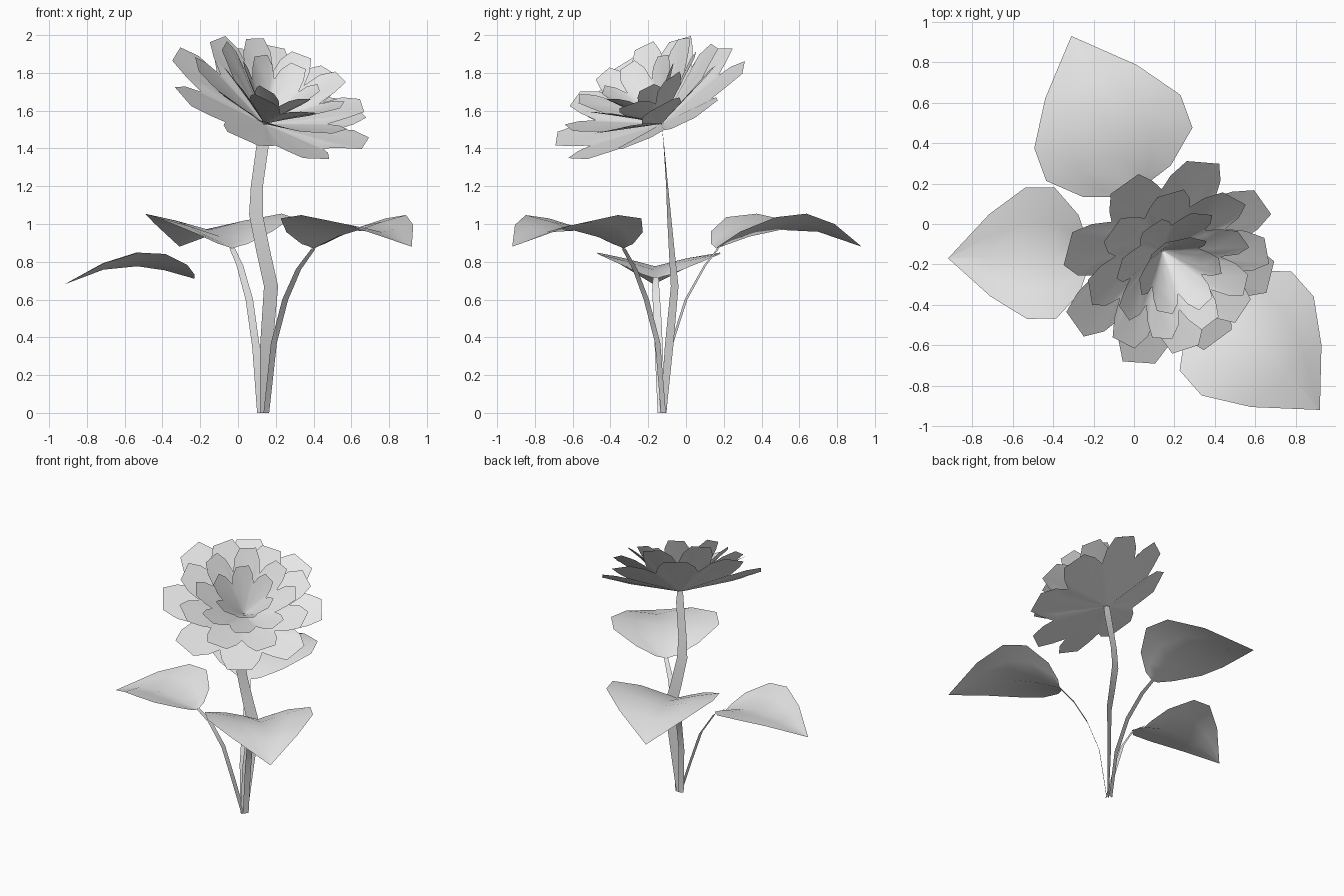
import bpy, math, random
from mathutils import Vector

random.seed(4)
cube = bpy.data.objects.get("Cube")
if cube:
    bpy.data.objects.remove(cube)

grey = bpy.data.materials.new("pale_grey")
grey.use_nodes = True
COLOUR = (0.8, 0.8, 0.8, 1)
grey.diffuse_color = COLOUR
grey.node_tree.nodes["Principled BSDF"].inputs["Base Color"].default_value = COLOUR


def add_mesh(name, verts, faces):
    mesh = bpy.data.meshes.new(name)
    mesh.from_pydata(verts, [], faces)
    mesh.materials.append(grey)
    mesh.shade_smooth()
    obj = bpy.data.objects.new(name, mesh)
    bpy.context.collection.objects.link(obj)
    return obj


def grid_faces(rows, cols):
    return [(r * cols + c, r * cols + c + 1, (r + 1) * cols + c + 1, (r + 1) * cols + c)
            for r in range(rows - 1) for c in range(cols - 1)]


def ribbon(name, path, start_side, end_side, widths):
    """Flat strip along a path, twisting from one side direction to another."""
    verts = []
    for i, (p, w) in enumerate(zip(path, widths)):
        side = Vector(start_side).lerp(Vector(end_side), i / (len(path) - 1)).normalized()
        verts += [Vector(p) - side * w / 2, Vector(p) + side * w / 2]
    return add_mesh(name, verts, grid_faces(len(path), 2))


# Leaf rows: position along, half width, edge height, midrib height (per length)
LEAF = [(0.0, 0.10, 0.03, 0.0), (0.06, 0.28, 0.11, 0.02), (0.23, 0.47, 0.2, 0.075),
        (0.44, 0.47, 0.22, 0.115), (0.7, 0.295, 0.15, 0.1), (1.0, 0.0, 0.0, 0.0)]


def leaf(name, base, tip):
    base, tip = Vector(base), Vector(tip)
    axis = tip - base
    length = axis.length
    side = Vector((-axis.y, axis.x, 0)).normalized()
    verts = []
    for along, half, edge, rib in LEAF:
        for s in (-1, -0.5, 0, 0.5, 1):
            lift = rib + (edge - rib) * abs(s) ** 0.8
            spread = half * s * (1 - 0.06 * s)
            verts.append(base + axis * along + side * spread * length
                         + Vector((0, 0, lift * length)))
    return add_mesh(name, verts, grid_faces(len(LEAF), 5))


# Main stem, a gently waving flat strip
ribbon("stem",
       [(0.135, -0.12, 0), (0.15, -0.09, 0.35), (0.175, -0.06, 0.67), (0.135, -0.075, 0.85),
        (0.095, -0.09, 1.05), (0.1, -0.1, 1.2), (0.135, -0.12, 1.45), (0.14, -0.13, 1.54)],
       (1, 0.8, 0), (1, -0.1, 0), [0.05, 0.08, 0.085, 0.08, 0.075, 0.065, 0.065, 0.05])

# Three leaves with their stalks
leaf("back_leaf", (-0.03, 0.16, 0.87), (-0.31, 0.93, 0.88))
leaf("left_leaf", (0.4, -0.33, 0.87), (0.92, -0.92, 0.88))
leaf("right_leaf", (-0.23, -0.16, 0.71), (-0.92, -0.17, 0.68))
STALK = [0.04, 0.042, 0.042, 0.038, 0.03]
for name, side, path in [
    ("back_stalk", (1, 0.35, 0),
     [(0.12, -0.11, 0), (0.095, -0.08, 0.35), (0.06, 0, 0.6), (0.01, 0.1, 0.78),
      (-0.03, 0.17, 0.87)]),
    ("left_stalk", (0.75, 0.66, 0),
     [(0.15, -0.12, 0), (0.19, -0.15, 0.37), (0.25, -0.21, 0.6), (0.32, -0.27, 0.76),
      (0.4, -0.33, 0.87)]),
    ("right_stalk", (0, 1, 0),
     [(0.135, -0.13, 0), (0.06, -0.14, 0.24), (-0.02, -0.15, 0.48), (-0.13, -0.16, 0.65),
      (-0.23, -0.16, 0.72)]),
]:
    ribbon(name, path, side, side, STALK)

# Flower head: tilted, nested cones whose rims are cut into blunt petals
APEX = Vector((0.14, -0.13, 1.53))
TILT = Vector((0, 0, 1)).rotation_difference(Vector((0.33, -0.43, 0.84)))
# One petal's outline: angle within the petal, reach
OUTLINE = [(-0.5, 0.68), (-0.36, 0.85), (-0.2, 1.0), (0.2, 0.98), (0.38, 0.83)]
LIMITS = (0.02, 0.3, 0.62, 2)


def petal_ring(name, count, radius, height, power, start):
    cols = []
    for p in range(count):
        reach = random.uniform(0.95, 1.04)
        lift = random.uniform(-0.01, 0.015)
        for a, r in OUTLINE:
            notch = a == -0.5
            cols.append((math.radians(start) + math.tau * (p + a) / count,
                         r if notch else r * reach, -0.015 if notch else lift))
    n = len(cols)
    verts = []
    for limit in LIMITS:
        for angle, reach, pleat in cols:
            d = min(reach, limit)
            verts.append((radius * d * math.cos(angle), radius * d * math.sin(angle),
                          height * d ** power + pleat * d))
    faces = [(r * n + c, r * n + (c + 1) % n, (r + 1) * n + (c + 1) % n, (r + 1) * n + c)
             for r in range(len(LIMITS) - 1) for c in range(n)]
    obj = add_mesh(name, verts, faces)
    obj.location = APEX
    obj.rotation_mode = 'QUATERNION'
    obj.rotation_quaternion = TILT


petal_ring("outer_petals", 8, 0.57, 0.14, 1.0, 32)
petal_ring("middle_petals", 8, 0.46, 0.24, 1.0, 10)
petal_ring("inner_petals", 8, 0.35, 0.3, 0.95, 32)
petal_ring("centre_petals", 6, 0.22, 0.3, 0.95, 10)
